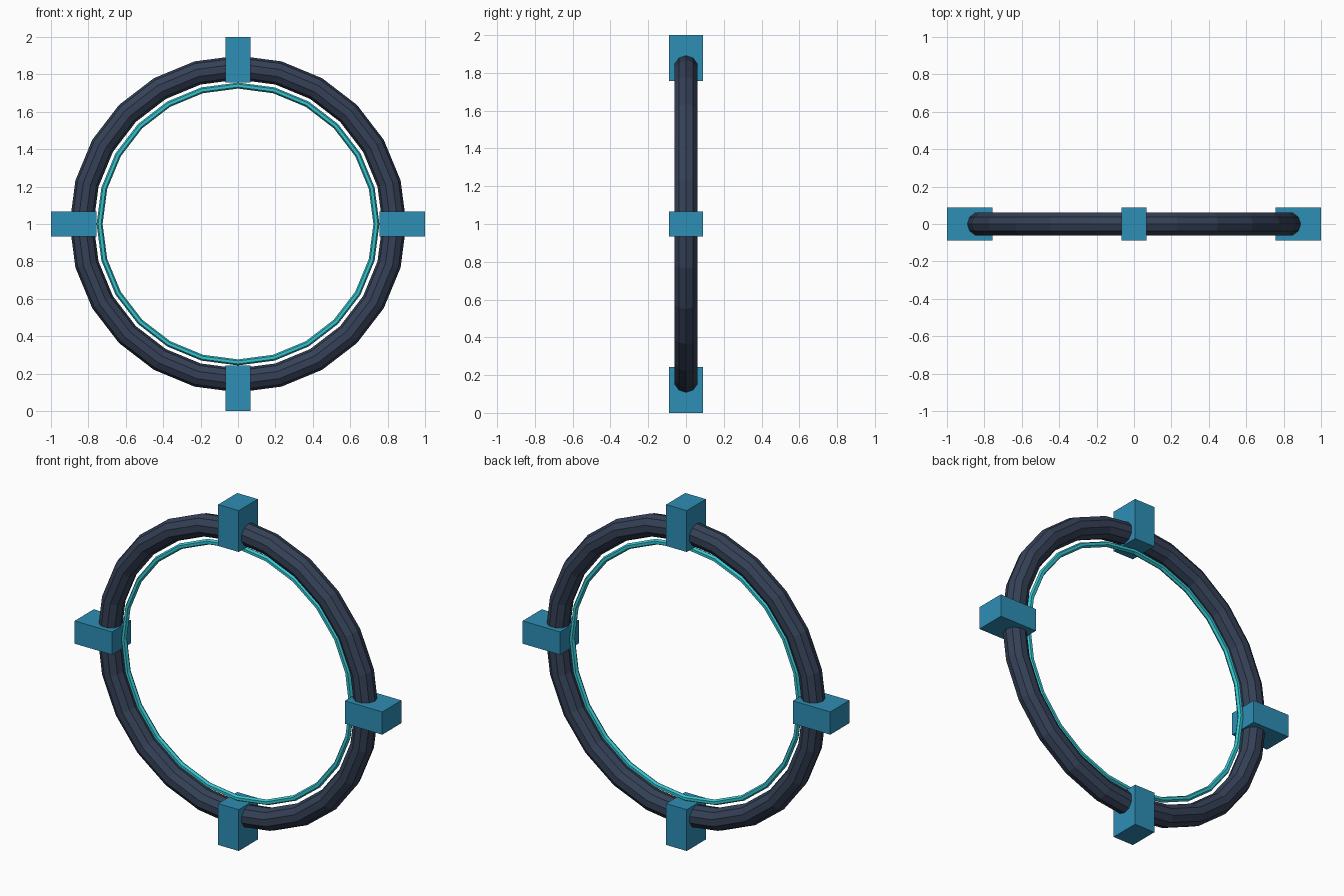
import bpy
from math import pi, cos, sin

if "Cube" in bpy.data.objects:
    bpy.data.objects.remove(bpy.data.objects["Cube"], do_unlink=True)


def linear(c):
    c /= 255
    return c / 12.92 if c <= 0.04045 else ((c + 0.055) / 1.055) ** 2.4


def material(name, r, g, b):
    mat = bpy.data.materials.new(name)
    mat.use_nodes = True
    colour = (linear(r), linear(g), linear(b), 1)
    mat.diffuse_color = colour
    mat.node_tree.nodes["Principled BSDF"].inputs["Base Color"].default_value = colour
    return mat


slate = material("dark slate", 53, 65, 87)
cyan = material("bright cyan", 52, 196, 206)
blue = material("steel blue", 46, 142, 181)

CENTRE_Z = 1.0


def finish(name, mat):
    obj = bpy.context.object
    obj.name = name
    obj.data.materials.append(mat)
    return obj


def ring(name, radius, tube, sides, mat):
    bpy.ops.mesh.primitive_torus_add(
        major_radius=radius, minor_radius=tube, major_segments=24,
        minor_segments=sides, location=(0, 0, CENTRE_Z), rotation=(pi / 2, 0, 0))
    return finish(name, mat)


# Upright main ring and the thin glowing ring inside it
ring("outer_ring", 0.836, 0.064, 10, slate)
ring("inner_ring", 0.74, 0.016, 6, cyan)

# Four clamp blocks gripping the ring, long side pointing outwards
INNER, OUTER = 0.757, 1.0
middle = (INNER + OUTER) / 2
for i, side in enumerate(("left", "top", "right", "bottom")):
    angle = i * pi / 2
    bpy.ops.mesh.primitive_cube_add(
        size=1, location=(middle * cos(angle), 0, CENTRE_Z + middle * sin(angle)),
        rotation=(0, -angle, 0))
    block = finish(side + "_clamp", blue)
    block.scale = (OUTER - INNER, 0.178, 0.134)
